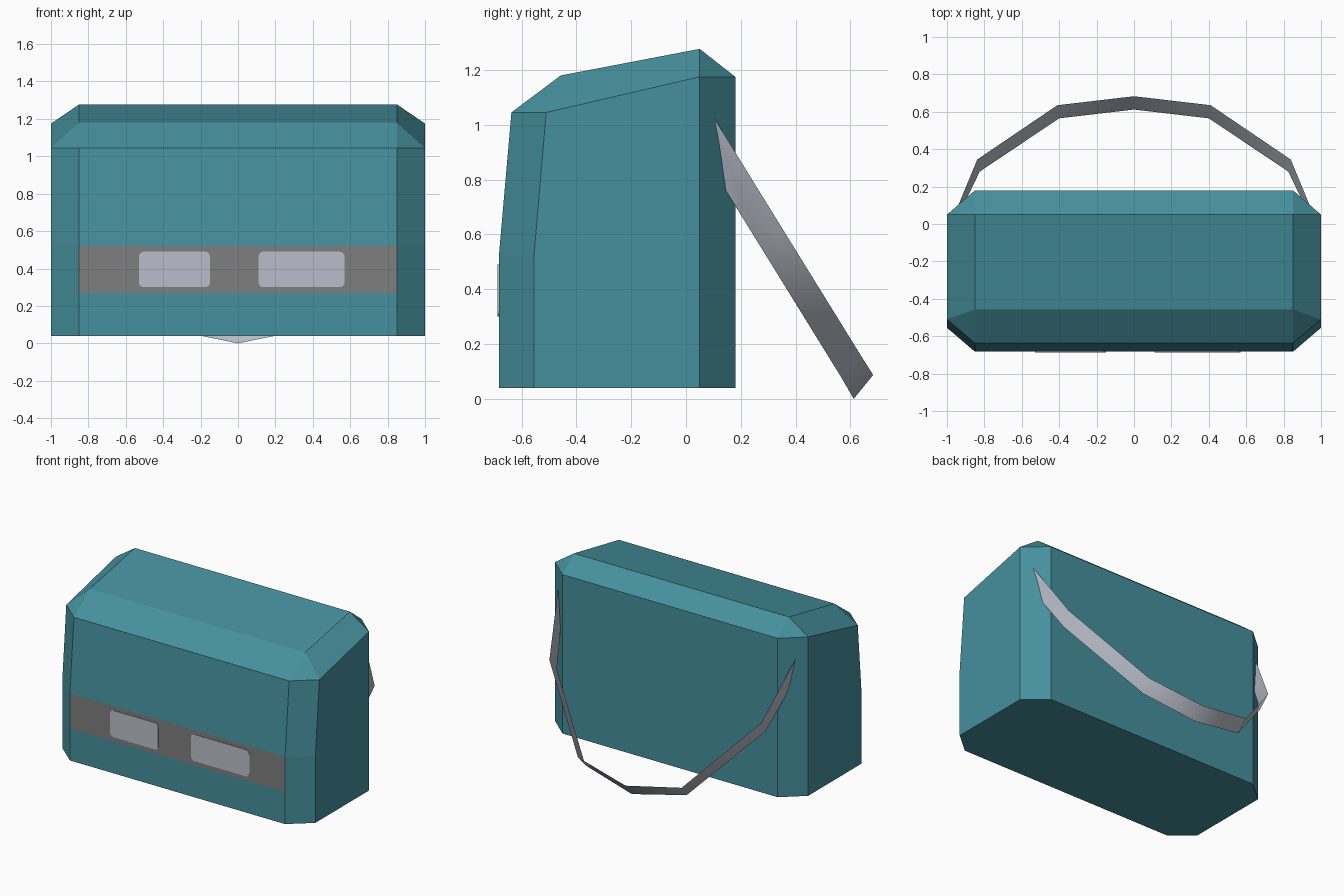
import bpy, bmesh, math

if "Cube" in bpy.data.objects:
    bpy.data.objects.remove(bpy.data.objects["Cube"])


def material(name, srgb):
    m = bpy.data.materials.new(name)
    lin = [((c / 255 + 0.055) / 1.055) ** 2.4 for c in srgb]
    m.diffuse_color = (*lin, 1)
    m.use_nodes = True
    m.node_tree.nodes["Principled BSDF"].inputs["Base Color"].default_value = m.diffuse_color
    return m


teal = material("teal", (70, 144, 157))
grey = material("dark_grey", (126, 126, 126))
silver = material("light_silver", (186, 190, 202))


def make_object(name, bm, mats):
    mesh = bpy.data.meshes.new(name)
    bm.to_mesh(mesh)
    bm.free()
    for m in mats:
        mesh.materials.append(m)
    ob = bpy.data.objects.new(name, mesh)
    bpy.context.collection.objects.link(ob)
    return ob


# Bag body: stacked chamfered rings, sloping lid
XS, XI = 1.0, 0.85          # outer side and inner chamfer x
SIDE_B, BACK = 0.05, 0.18   # rear chamfer y values
# rows: z front, z back, y of front face, y of front side corner
rows = [(0.04, 0.04, -0.683, -0.555), (0.27, 0.27, -0.683, -0.555),
        (0.52, 0.52, -0.683, -0.555), (1.045, 1.175, -0.637, -0.51)]
bm = bmesh.new()
rings = []
for zf, zb, yf, ys in rows:
    pts = [(-XI, yf, zf), (XI, yf, zf), (XS, ys, zf), (XS, SIDE_B, zb),
           (XI, BACK, zb), (-XI, BACK, zb), (-XS, SIDE_B, zb), (-XS, ys, zf)]
    rings.append([bm.verts.new(p) for p in pts])
bm.faces.new(rings[0][::-1])
for k, (a, b) in enumerate(zip(rings, rings[1:])):
    for i in range(8):
        j = (i + 1) % 8
        f = bm.faces.new((a[i], a[j], b[j], b[i]))
        if k == 1 and i == 0:      # front band
            f.material_index = 1
# Lid top with bevelled surround
t = rings[-1]
fl, fr, br, bl = [bm.verts.new(p) for p in (
    (-XI, -0.457, 1.18), (XI, -0.457, 1.18), (XI, 0.05, 1.277), (-XI, 0.05, 1.277))]
for f in ((fl, fr, br, bl), (t[0], t[1], fr, fl), (t[1], t[2], fr),
          (t[2], t[3], br, fr), (t[3], t[4], br), (t[4], t[5], bl, br),
          (t[5], t[6], bl), (t[6], t[7], fl, bl), (t[7], t[0], fl)):
    bm.faces.new(f)
bmesh.ops.recalc_face_normals(bm, faces=bm.faces)
make_object("bag_body", bm, [teal, grey])


# Rounded plates on the front band
def plate(name, x0, x1, z0, z1, r=0.025, y=-0.687):
    bm = bmesh.new()
    vs = []
    corners = ((x1 - r, z0 + r, -90), (x1 - r, z1 - r, 0),
               (x0 + r, z1 - r, 90), (x0 + r, z0 + r, 180))
    for cx, cz, start in corners:
        for s in range(4):
            a = math.radians(start + 30 * s)
            vs.append(bm.verts.new((cx + r * math.cos(a), y, cz + r * math.sin(a))))
    f = bm.faces.new(vs)
    ext = bmesh.ops.extrude_face_region(bm, geom=[f])
    for v in ext["geom"]:
        if isinstance(v, bmesh.types.BMVert):
            v.co.y += 0.006
    bmesh.ops.recalc_face_normals(bm, faces=bm.faces)
    make_object(name, bm, [silver])


plate("left_front_plate", -0.53, -0.15, 0.30, 0.49)
plate("right_front_plate", 0.11, 0.57, 0.30, 0.49)

# Hanging strap: thin ribbon, ends buried in the rear chamfers
half = [((0.96, 0.05, 1.11), (0.935, 0.05, 0.914)),
        ((0.838, 0.345, 0.632), (0.825, 0.28, 0.542)),
        ((0.41, 0.635, 0.163), (0.40, 0.565, 0.081)),
        ((0.0, 0.683, 0.087), (0.0, 0.612, 0.0))]
path = half + [tuple((-x, y, z) for x, y, z in p) for p in half[-2::-1]]
bm = bmesh.new()
pairs = [[bm.verts.new(p) for p in pr] for pr in path]
for (a, b), (c, d) in zip(pairs, pairs[1:]):
    bm.faces.new((a, b, d, c)).smooth = True
make_object("strap", bm, [silver])
